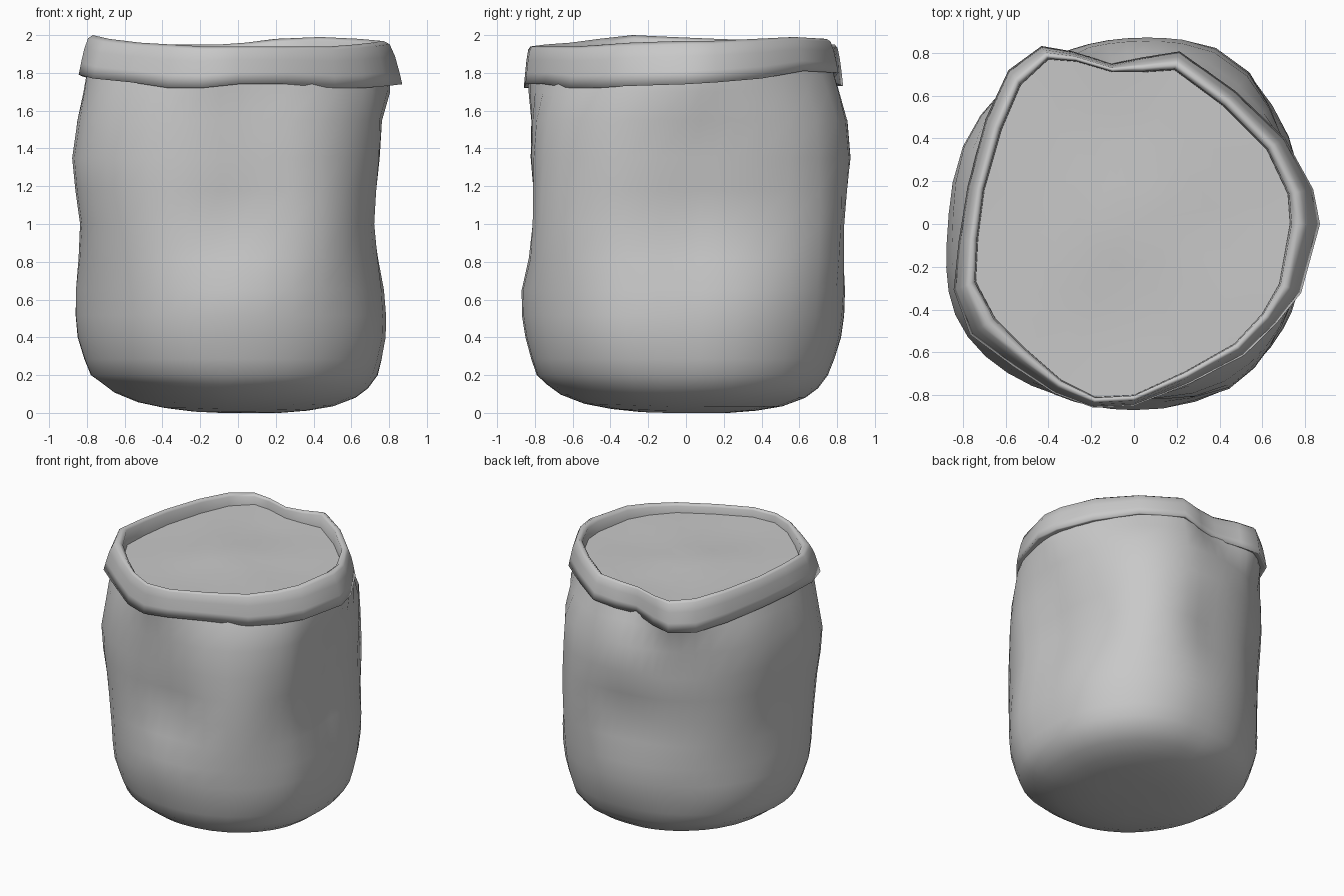
import bpy
import bmesh
import math
from mathutils import Vector

cube = bpy.data.objects.get("Cube")
if cube:
    bpy.data.objects.remove(cube, do_unlink=True)

# One plain grey cloth colour
cloth = bpy.data.materials.new("grey cloth")
cloth.use_nodes = True
GREY = (0.58, 0.58, 0.58, 1)
cloth.diffuse_color = GREY
cloth.node_tree.nodes["Principled BSDF"].inputs["Base Color"].default_value = GREY


def loft(name, rings, start_pole=None, end_pole=None, crease=80):
    """Skin a stack of closed rings, optionally closing the ends on a point."""
    bm = bmesh.new()
    loops = [[bm.verts.new(p) for p in ring] for ring in rings]
    count = len(loops[0])
    for low, high in zip(loops, loops[1:]):
        for i in range(count):
            j = (i + 1) % count
            bm.faces.new((low[i], low[j], high[j], high[i]))
    for pole, loop, flip in ((start_pole, loops[0], True), (end_pole, loops[-1], False)):
        if pole is not None:
            tip = bm.verts.new(pole)
            for i in range(count):
                a, b = loop[i], loop[(i + 1) % count]
                bm.faces.new((b, a, tip) if flip else (a, b, tip))
    mesh = bpy.data.meshes.new(name)
    bm.to_mesh(mesh)
    bm.free()
    mesh.materials.append(cloth)
    obj = bpy.data.objects.new(name, mesh)
    bpy.context.collection.objects.link(obj)
    bpy.ops.object.select_all(action="DESELECT")
    obj.select_set(True)
    bpy.context.view_layer.objects.active = obj
    bpy.ops.object.shade_smooth_by_angle(angle=math.radians(crease))


def spline(a, b, c, d, t):
    """Smooth curve from b to c, guided by neighbours a and d."""
    return b + 0.5 * t * (c - a + t * (2 * a - 5 * b + 4 * c - d + t * (3 * (b - c) + d - a)))


def sample(values, position, cyclic=False):
    """Smoothly read a list at a fractional position."""
    base = math.floor(position)
    last = len(values) - 1
    picks = []
    for k in range(base - 1, base + 3):
        index = k % len(values) if cyclic else min(max(k, 0), last)
        picks.append(values[index])
    return spline(*picks, position - base)


# Rim stations, counter-clockwise: inner x, inner y, roll width, top z, hem z
STATIONS = [
    (.73, 0, .14, 1.97, 1.74), (.72, .14, .12, 1.97, 1.75), (.62, .35, .1, 1.98, 1.77),
    (.42, .55, .09, 1.99, 1.81), (.19, .72, .09, 1.98, 1.8), (.04, .71, .07, 1.96, 1.77),
    (-.1, .71, .04, 1.95, 1.76), (-.27, .76, .05, 1.95, 1.74), (-.4, .77, .07, 1.95, 1.73),
    (-.53, .65, .09, 1.96, 1.73), (-.62, .44, .09, 1.97, 1.75), (-.7, .16, .08, 1.98, 1.77),
    (-.73, -.07, .09, 1.99, 1.78), (-.74, -.27, .11, 2, 1.79), (-.65, -.44, .14, 1.98, 1.77),
    (-.5, -.59, .1, 1.96, 1.75), (-.34, -.73, .07, 1.95, 1.72), (-.18, -.81, .05, 1.94, 1.72),
    (0, -.8, .05, 1.94, 1.74), (.24, -.69, .06, 1.94, 1.74), (.47, -.56, .07, 1.94, 1.72),
    (.6, -.42, .08, 1.95, 1.72), (.68, -.28, .11, 1.96, 1.73),
]
# The same stations with a smooth midpoint between each pair, for the body
FINE = [tuple(sample(column, k / 2, cyclic=True) for column in zip(*STATIONS))
        for k in range(2 * len(STATIONS))]
ANGLES = [math.atan2(s[1], s[0]) % math.tau for s in FINE]
FILL_Z = 1.87


def rim_point(station, across, height):
    """Point at a fraction across the roll and a given height."""
    flat = Vector((station[0], station[1], 0))
    p = flat + flat.normalized() * station[2] * across
    p.z = height
    return p


# Rolled rim: under the hem, up the flared skirt, over the crest, down inside
SECTION = [(.35, .06, 0), (.8, .01, 0), (1, 0, 0), (.88, .3, 0), (.72, .65, 0),
           (.52, .92, 0), (.28, 1, 0), (.05, .9, 0), (0, 0, 1)]
rim_rings = []
for across, rise, inside in SECTION:
    ring = []
    for s in STATIONS:
        z = FILL_Z - 0.02 if inside else s[4] + rise * (s[3] - s[4])
        ring.append(rim_point(s, across, z))
    rim_rings.append(ring)
loft("rolled_rim", rim_rings, crease=180)

# Dented body: radius at twelve directions (rows) and six heights (columns)
HEIGHTS = [.2, .4, .65, 1, 1.35, 1.7]
RADII = [
    (.74, .78, .77, .7, .74, .77),
    (.77, .82, .83, .77, .8, .8),
    (.79, .85, .88, .91, .9, .87),
    (.75, .82, .84, .81, .87, .83),
    (.76, .82, .84, .83, .87, .84),
    (.78, .85, .85, .86, .88, .87),
    (.78, .85, .86, .83, .87, .82),
    (.78, .85, .87, .9, .94, .87),
    (.79, .86, .88, .88, .89, .86),
    (.79, .85, .87, .79, .82, .81),
    (.8, .86, .88, .89, .87, .83),
    (.78, .84, .84, .81, .83, .82),
]


def body_radius(angle, level):
    around = [sample(row, level) for row in RADII]
    return sample(around, angle / math.tau * len(RADII), cyclic=True)


body_rings = []
# Rounded base, lifted a little towards the front right
for z, shrink in ((0, .3), (.012, .5), (.035, .68), (.08, .84), (.13, .93)):
    ring = []
    for a in ANGLES:
        r = body_radius(a, 0) * shrink
        x, y = r * math.cos(a), r * math.sin(a)
        lift = .05 * max(0, -x - .1) + .03 * max(0, -y - .1)
        ring.append((x, y, z + lift))
    body_rings.append(ring)
# Side wall, easing into the rim at the top
for step in range(11):
    level = step / 2
    z = sample(HEIGHTS, level)
    ring = []
    for a, s in zip(ANGLES, FINE):
        r = body_radius(a, level)
        if step == 10:
            r = (r + math.hypot(s[0], s[1]) + s[2] * .8) / 2
        ring.append((r * math.cos(a), r * math.sin(a), z))
    body_rings.append(ring)
body_rings.append([rim_point(s, .5, s[4] + .06) for s in FINE])
loft("sack_body", body_rings, start_pole=(.05, 0, 0))

# Gently uneven contents filling the mouth
fill_rings = []
for scale in (1, .75, .5, .25):
    ring = []
    for s in STATIONS:
        x, y = s[0] * scale, s[1] * scale
        wave = .015 * math.sin(5 * x + 2) * math.cos(6 * y) * (1 - scale * scale)
        ring.append((x, y, FILL_Z + wave))
    fill_rings.append(ring)
loft("contents", fill_rings, end_pole=(0, 0, FILL_Z + .01))
